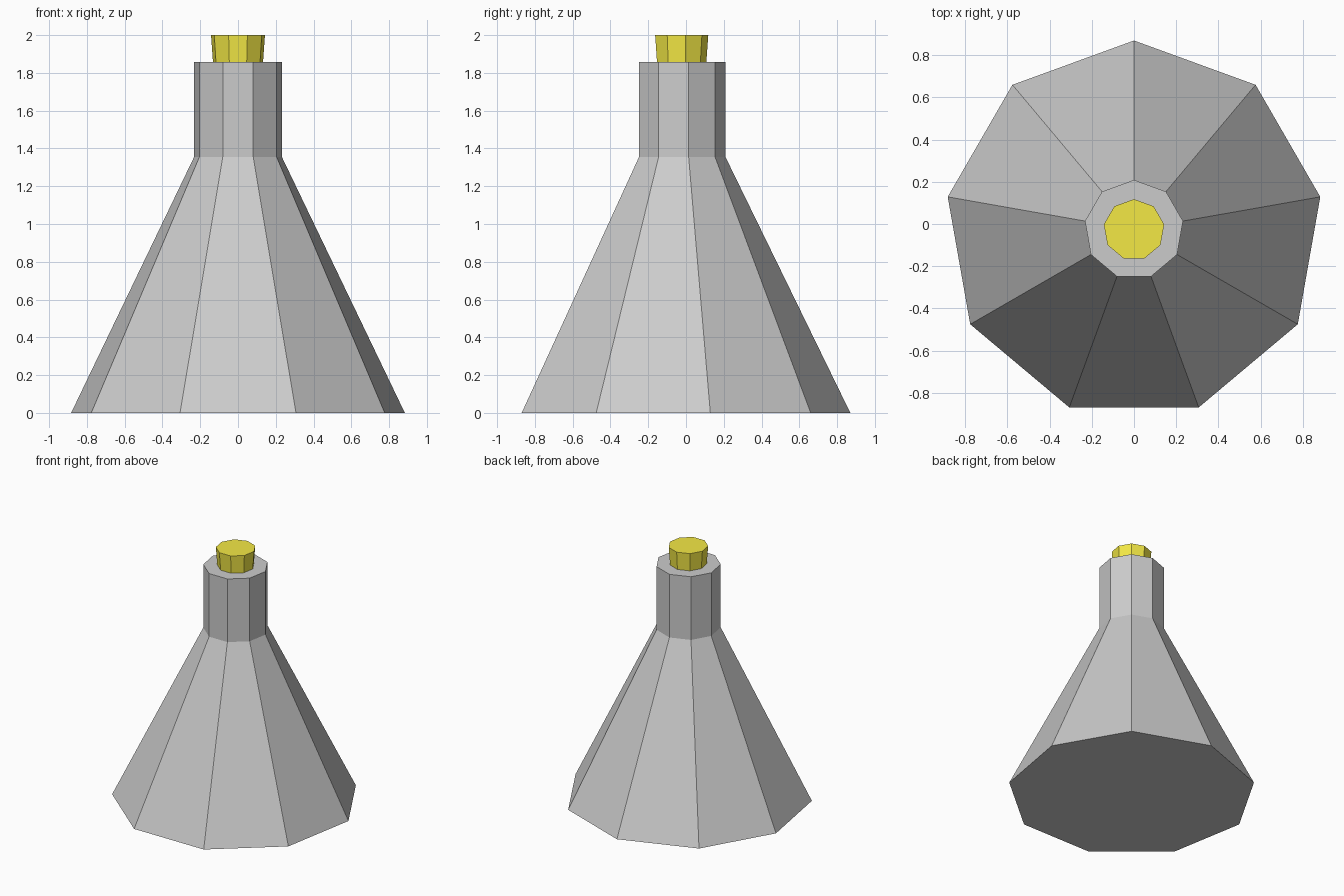
import bpy, bmesh
from math import sin, cos, tau

if "Cube" in bpy.data.objects:
    bpy.data.objects.remove(bpy.data.objects["Cube"])

SIDES = 9
CENTRE_Y = -0.027


def lathe(name, profile):
    """Closed nine-sided solid from (radius, z) rings, one corner facing +y."""
    bm = bmesh.new()
    rings = [[bm.verts.new((r * sin(tau * i / SIDES),
                            CENTRE_Y + r * cos(tau * i / SIDES), z))
              for i in range(SIDES)] for r, z in profile]
    for low, high in zip(rings, rings[1:]):
        for i in range(SIDES):
            j = (i + 1) % SIDES
            bm.faces.new((low[i], low[j], high[j], high[i]))
    bm.faces.new(rings[0])
    bm.faces.new(rings[-1])
    bmesh.ops.recalc_face_normals(bm, faces=bm.faces)
    mesh = bpy.data.meshes.new(name)
    bm.to_mesh(mesh)
    bm.free()
    obj = bpy.data.objects.new(name, mesh)
    bpy.context.collection.objects.link(obj)
    return obj


# Conical flask body with straight neck
lathe("flask", [(0.897, 0), (0.236, 1.355), (0.236, 1.858)])

# Tapered stopper, seated a little way into the neck
stopper = lathe("stopper", [(0.129, 1.78), (0.145, 2.0)])
yellow = bpy.data.materials.new("stopper_yellow")
yellow.diffuse_color = (0.9, 0.81, 0.06, 1)
yellow.use_nodes = True
yellow.node_tree.nodes["Principled BSDF"].inputs["Base Color"].default_value = yellow.diffuse_color
stopper.data.materials.append(yellow)
